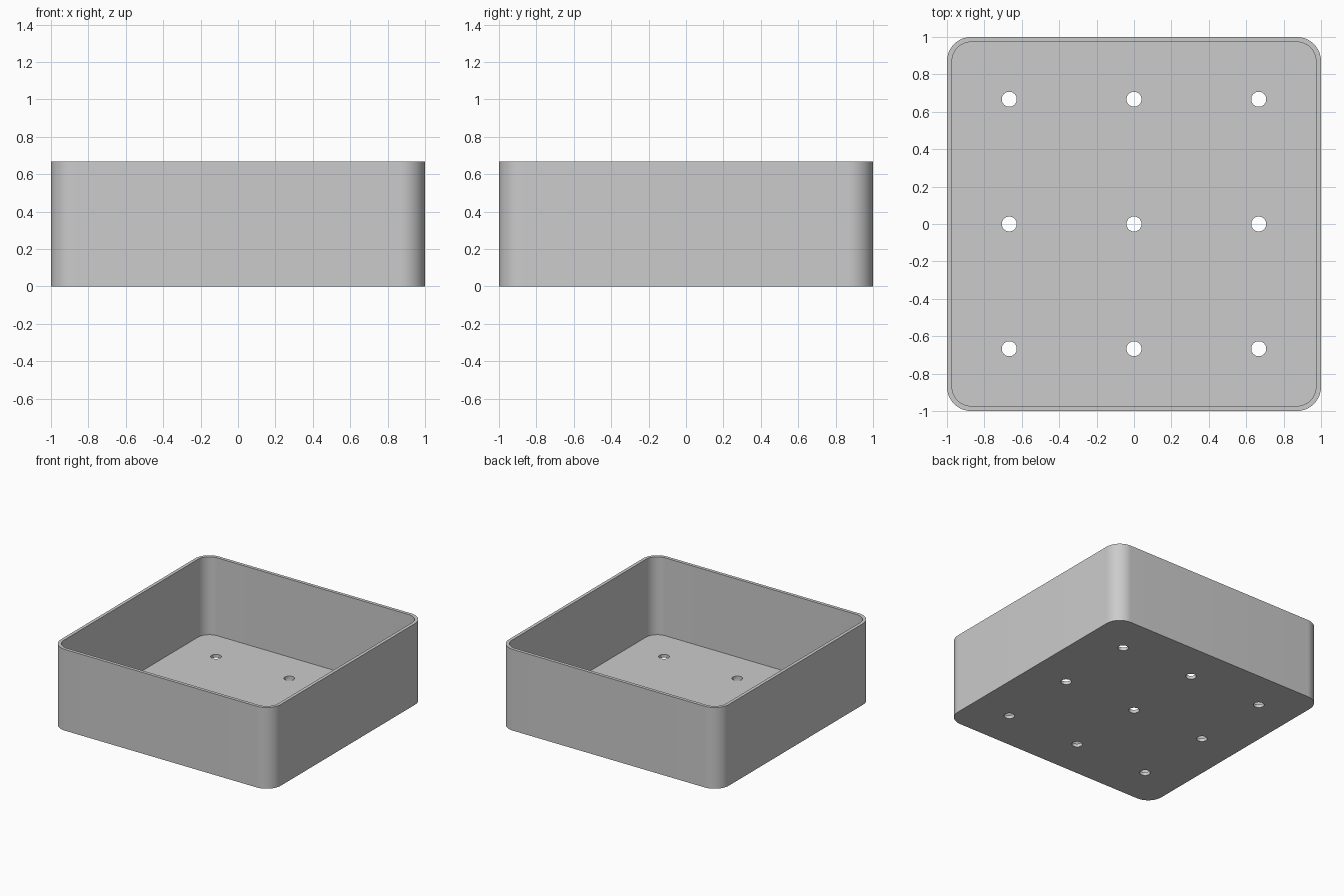
import bpy
import bmesh
import math

cube = bpy.data.objects.get("Cube")
if cube:
    bpy.data.objects.remove(cube, do_unlink=True)

HEIGHT = 0.667
WALL = 0.027
CORNER = 0.13
HOLE_RADIUS = 0.04
HOLE_SPACING = 0.667

grey = bpy.data.materials.new("plain grey")
grey.use_nodes = True
colour = (0.6, 0.6, 0.6, 1)
grey.diffuse_color = colour
grey.node_tree.nodes["Principled BSDF"].inputs["Base Color"].default_value = colour


def rounded_square(half, radius, steps=16):
    """Outline of a square with rounded corners."""
    points = []
    for quarter, (sx, sy) in enumerate([(1, 1), (-1, 1), (-1, -1), (1, -1)]):
        for i in range(steps + 1):
            a = (quarter + i / steps) * math.pi / 2
            points.append((sx * (half - radius) + radius * math.cos(a),
                           sy * (half - radius) + radius * math.sin(a)))
    return points


def circle(cx, cy, radius, steps=48):
    return [(cx + radius * math.cos(math.tau * i / steps),
             cy + radius * math.sin(math.tau * i / steps)) for i in range(steps)]


def prism(name, outlines, bottom, top):
    """Extrude each closed outline upward into one object."""
    bm = bmesh.new()
    for outline in outlines:
        base = bm.faces.new([bm.verts.new((x, y, bottom)) for x, y in outline])
        out = bmesh.ops.extrude_face_region(bm, geom=[base], use_keep_orig=True)
        verts = [v for v in out["geom"] if isinstance(v, bmesh.types.BMVert)]
        bmesh.ops.translate(bm, verts=verts, vec=(0, 0, top - bottom))
    bmesh.ops.recalc_face_normals(bm, faces=bm.faces)
    mesh = bpy.data.meshes.new(name)
    bm.to_mesh(mesh)
    bm.free()
    mesh.materials.append(grey)
    obj = bpy.data.objects.new(name, mesh)
    bpy.context.collection.objects.link(obj)
    return obj


# Solid tray block
tray = prism("open_tray", [rounded_square(1, CORNER)], 0, HEIGHT)

# Cutters: inner cavity and a three by three grid of drain holes
cavity = prism("cavity_cutter", [rounded_square(1 - WALL, CORNER - WALL)],
               WALL, HEIGHT + 0.2)
grid = [-HOLE_SPACING, 0, HOLE_SPACING]
holes = prism("drain_hole_cutter",
              [circle(x, y, HOLE_RADIUS) for x in grid for y in grid], -0.1, 0.1)

bpy.context.view_layer.objects.active = tray
for cutter in (cavity, holes):
    cutter.hide_render = True
    mod = tray.modifiers.new(cutter.name, 'BOOLEAN')
    mod.operation = 'DIFFERENCE'
    mod.solver = 'EXACT'
    mod.object = cutter
    bpy.ops.object.modifier_apply(modifier=mod.name)
    bpy.data.objects.remove(cutter, do_unlink=True)

# Smooth corners and hole walls, crisp rims
bpy.ops.object.select_all(action='DESELECT')
tray.select_set(True)
bpy.ops.object.shade_smooth_by_angle(angle=math.radians(30))
